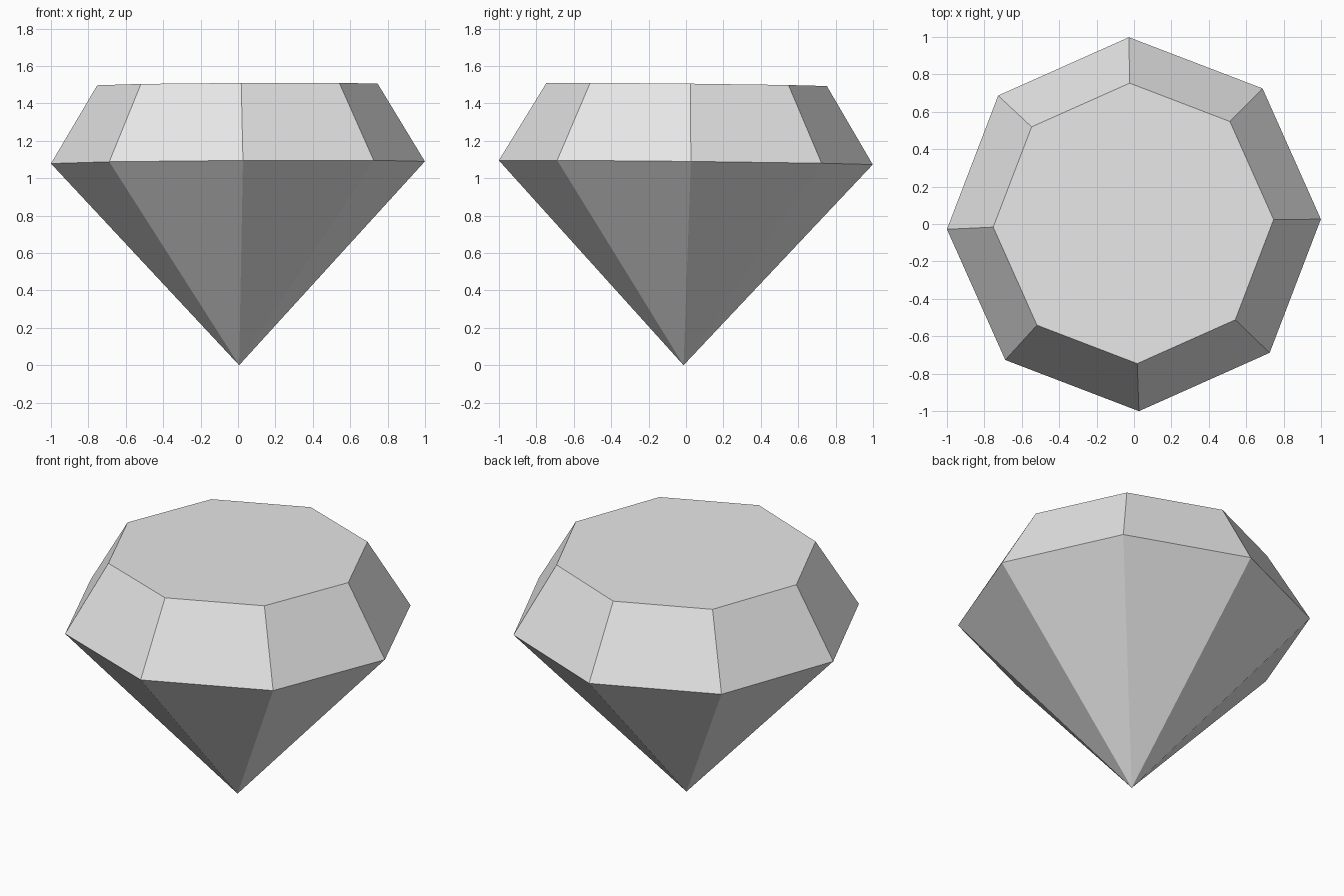
import bpy
import bmesh
from math import cos, sin, tau
from mathutils import Euler, Vector

cube = bpy.data.objects.get("Cube")
if cube:
    bpy.data.objects.remove(cube, do_unlink=True)

SIDES = 8
SPIN = 0.027                     # turn of the cut about its axis
TILT = Euler((-0.011, -0.006, 0))  # slight lean of the stone
TIP = Vector((0.006, -0.013, 0))

# Plain grey stone
grey = bpy.data.materials.new("stone_grey")
grey.use_nodes = True
grey.diffuse_color = (0.8, 0.8, 0.8, 1)
grey.node_tree.nodes["Principled BSDF"].inputs["Base Color"].default_value = grey.diffuse_color

bm = bmesh.new()


def ring(radius, height):
    """Octagon of vertices around the stone's axis."""
    angles = [SPIN + tau * i / SIDES for i in range(SIDES)]
    return [bm.verts.new((radius * cos(a), radius * sin(a), height)) for a in angles]


# Pointed base, widest girdle and flat top
tip = bm.verts.new((0, 0, 0))
girdle = ring(1.0, 1.084)
table = ring(0.75, 1.501)
bm.faces.new(table)
for i in range(SIDES):
    j = (i + 1) % SIDES
    bm.faces.new((tip, girdle[j], girdle[i]))
    bm.faces.new((girdle[i], girdle[j], table[j], table[i]))

# Lean the stone about its tip
for v in bm.verts:
    v.co.rotate(TILT)
    v.co += TIP
bmesh.ops.recalc_face_normals(bm, faces=bm.faces)

mesh = bpy.data.meshes.new("gemstone")
bm.to_mesh(mesh)
bm.free()
mesh.materials.append(grey)
gem = bpy.data.objects.new("gemstone", mesh)
bpy.context.collection.objects.link(gem)
